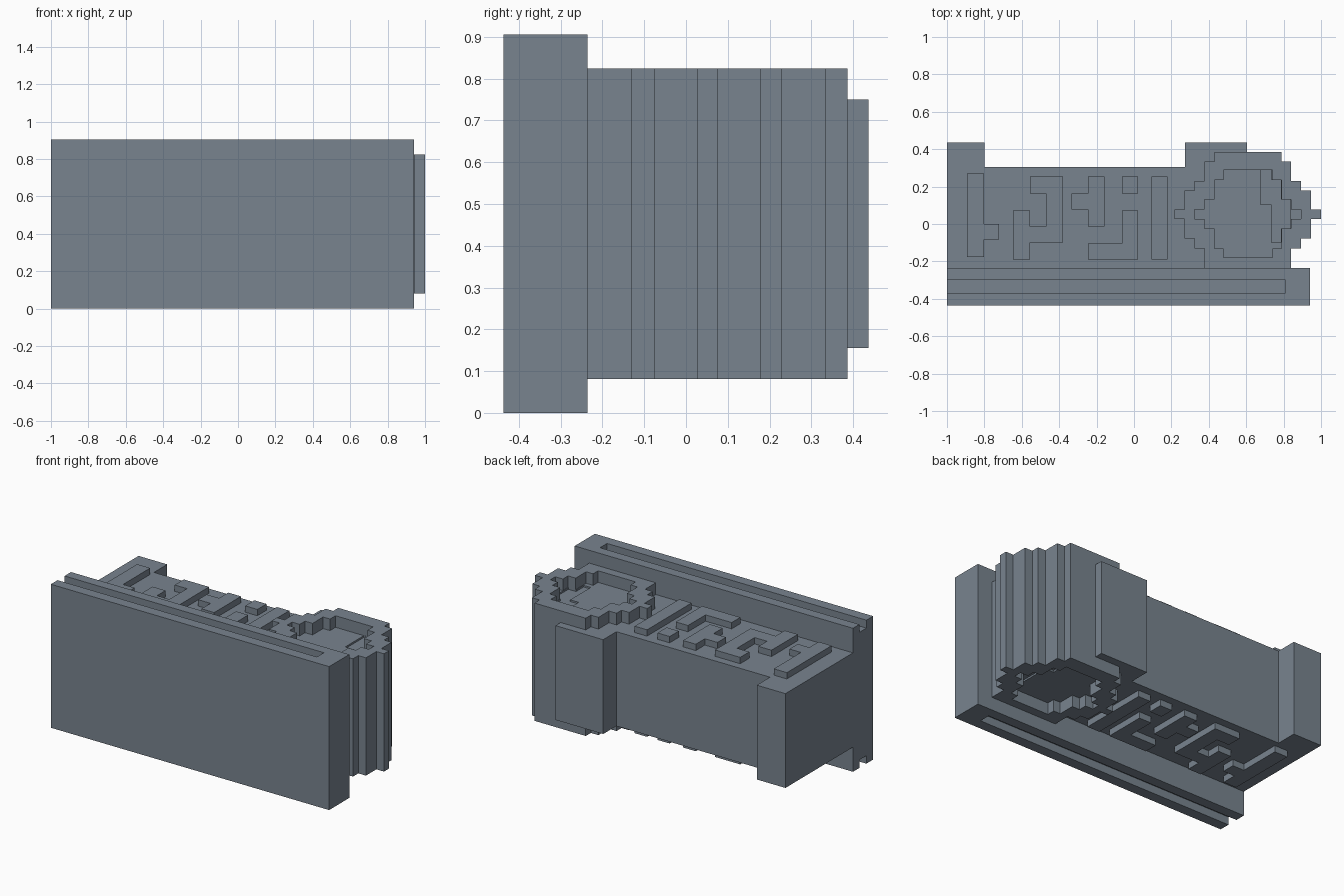
import bpy, bmesh

if "Cube" in bpy.data.objects:
    bpy.data.objects.remove(bpy.data.objects["Cube"])

MID = 0.4525          # the model is mirrored top to bottom about this height

mat = bpy.data.materials.new("slate grey")
mat.diffuse_color = (0.19, 0.23, 0.275, 1)
mat.use_nodes = True
mat.node_tree.nodes["Principled BSDF"].inputs["Base Color"].default_value = mat.diffuse_color


def prism(name, pts, z0, z1):
    """Upright solid from a plan outline."""
    bm = bmesh.new()
    face = bm.faces.new([bm.verts.new((x, y, z0)) for x, y in pts])
    new = bmesh.ops.extrude_face_region(bm, geom=[face])["geom"]
    verts = [v for v in new if isinstance(v, bmesh.types.BMVert)]
    bmesh.ops.translate(bm, verts=verts, vec=(0, 0, z1 - z0))
    bmesh.ops.recalc_face_normals(bm, faces=bm.faces)
    me = bpy.data.meshes.new(name)
    bm.to_mesh(me)
    bm.free()
    me.materials.append(mat)
    ob = bpy.data.objects.new(name, me)
    bpy.context.collection.objects.link(ob)
    return ob


def rect(x0, x1, y0, y1):
    return [(x0, y0), (x1, y0), (x1, y1), (x0, y1)]


def stepped(cx, rows, top):
    """Stepped round outline from (row bottom, half width) going down."""
    right, y = [], top
    for bottom, half in rows:
        right += [(cx + half, y), (cx + half, bottom)]
        y = bottom
    return right + [(2 * cx - x, y) for x, y in reversed(right)]


def cut_both(target, pts, depth_z):
    """Cut a pocket down to depth_z in the top, and the same in the bottom."""
    for z0, z1 in ((depth_z, 1.0), (2 * MID - 1.0, 2 * MID - depth_z)):
        cutter = prism("cutter", pts, z0, z1)
        cutter.hide_render = True
        mod = target.modifiers.new("pocket", "BOOLEAN")
        mod.operation, mod.solver, mod.object = "DIFFERENCE", "EXACT", cutter
        bpy.context.view_layer.objects.active = target
        bpy.ops.object.modifier_apply(modifier=mod.name)
        bpy.data.objects.remove(cutter)


# Front slab with a long groove in its top and bottom edge
slab = prism("front_slab", rect(-1, 0.942, -0.437, -0.236), 0, 2 * MID)
cut_both(slab, rect(-1.1, 0.81, -0.37, -0.30), 0.855)

# Main body with two blocks standing out at the back
prism("body", [(-1, -0.24), (0.605, -0.24), (0.605, 0.437), (0.272, 0.437),
               (0.272, 0.305), (-0.8, 0.305), (-0.8, 0.437), (-1, 0.437)],
      0.155, 0.75)

# Stepped round column with sunken ends
CX = 0.6085
column = prism("round_column", stepped(CX, [
    (0.335, 0.179), (0.23, 0.232), (0.18, 0.285), (0.077, 0.338),
    (0.027, 0.3915), (-0.077, 0.338), (-0.13, 0.285), (-0.236, 0.232)],
    0.386), 0.081, 0.824)
cut_both(column, stepped(CX, [
    (0.235, 0.131), (0.13, 0.179), (0.077, 0.232), (0.027, 0.285),
    (-0.025, 0.232), (-0.13, 0.179), (-0.18, 0.131)], 0.29), 0.751)
# Slightly deeper step on the right of the sunken floor
cut_both(column, [
    (0.675, 0.105), (0.735, 0.105), (0.735, -0.1), (0.785, -0.1),
    (0.785, -0.025), (0.838, -0.025), (0.838, 0.13), (0.785, 0.13),
    (0.785, 0.235), (0.735, 0.235), (0.735, 0.288), (0.675, 0.288)], 0.74)

# Raised abstract meander strips on the top and bottom
strips = [
    [(-0.893, -0.176), (-0.802, -0.176), (-0.802, -0.083), (-0.722, -0.083),
     (-0.722, 0), (-0.802, 0), (-0.802, 0.27), (-0.893, 0.27)],
    [(-0.556, 0.254), (-0.38, 0.254), (-0.38, -0.1), (-0.556, -0.1),
     (-0.556, -0.19), (-0.647, -0.19), (-0.647, 0.072), (-0.556, 0.072),
     (-0.556, -0.013), (-0.47, -0.013), (-0.47, 0.163), (-0.556, 0.163)],
    [(-0.246, -0.013), (-0.157, -0.013), (-0.157, 0.254), (-0.246, 0.254),
     (-0.246, 0.163), (-0.333, 0.163), (-0.333, 0.077), (-0.246, 0.077)],
    rect(-0.064, 0.021, 0.163, 0.254),
    [(-0.246, -0.19), (0.021, -0.19), (0.021, 0.072), (-0.064, 0.072),
     (-0.064, -0.104), (-0.246, -0.104)],
    rect(0.094, 0.18, -0.19, 0.254),
]
for i, pts in enumerate(strips, 1):
    prism(f"top_relief_{i}", pts, 0.745, 0.79)
    prism(f"bottom_relief_{i}", pts, 2 * MID - 0.79, 2 * MID - 0.745)
